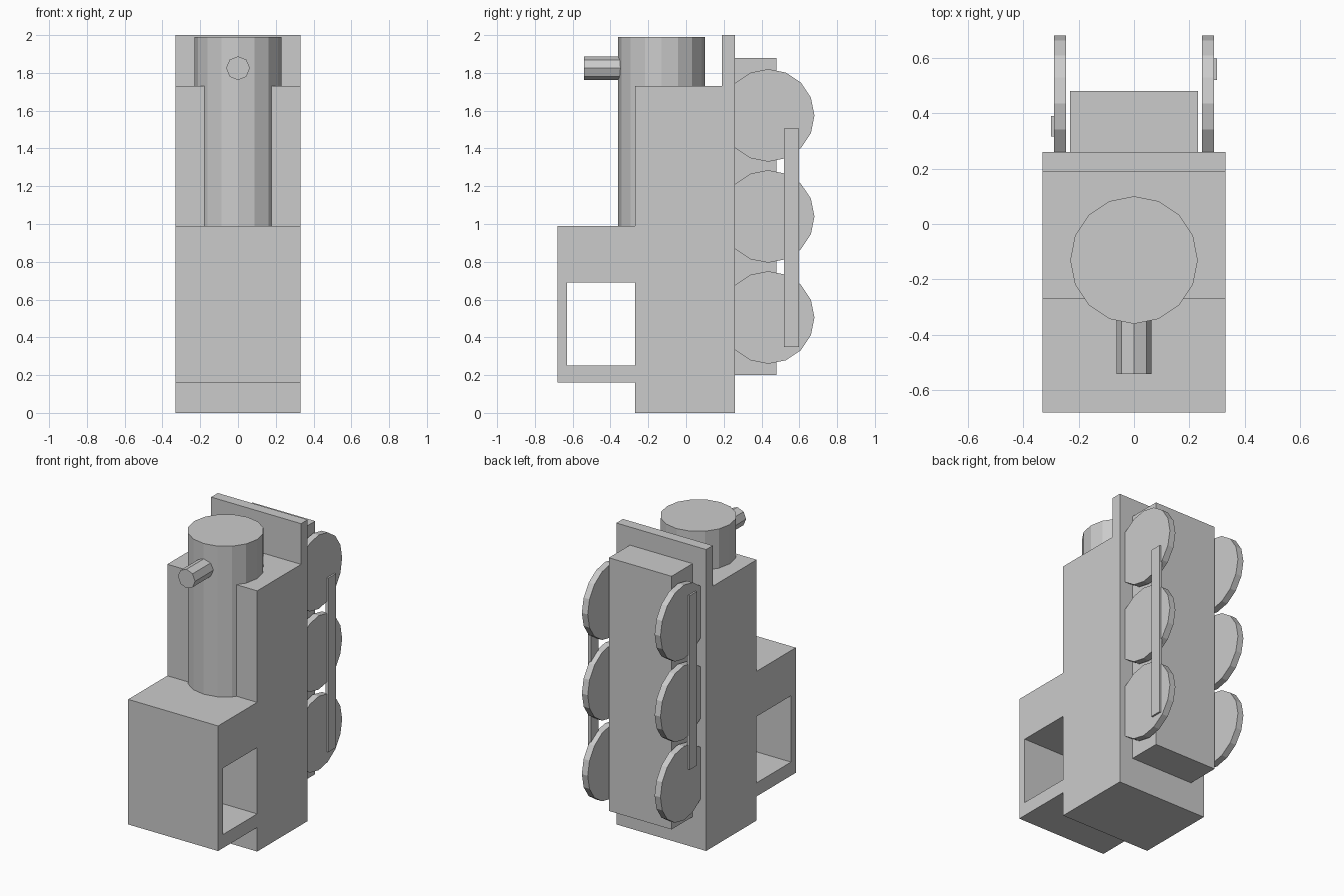
import bpy
from math import pi
from mathutils import Matrix

if "Cube" in bpy.data.objects:
    bpy.data.objects.remove(bpy.data.objects["Cube"])


def box(name, x, y, z):
    lo, hi = zip(x, y, z)
    bpy.ops.mesh.primitive_cube_add(size=1, location=[(a + b) / 2 for a, b in zip(lo, hi)])
    ob = bpy.context.object
    ob.name = name
    ob.data.transform(Matrix.Diagonal([b - a for a, b in zip(lo, hi)] + [1]))
    return ob


def cylinder(name, sides, radius, depth, centre, axis):
    bpy.ops.mesh.primitive_cylinder_add(vertices=sides, radius=radius, depth=depth, location=centre)
    ob = bpy.context.object
    ob.name = name
    if axis == 'X':
        ob.data.transform(Matrix.Rotation(pi / 2, 4, 'Y'))
    elif axis == 'Y':
        ob.data.transform(Matrix.Rotation(pi / 2, 4, 'X'))
    return ob


# Body and cab: side profile (y, z) with a window hole, extruded across x
outline = [(-0.27, 0), (0.26, 0), (0.26, 2), (0.19, 2), (0.19, 1.73), (-0.27, 1.73),
           (-0.27, 0.99), (-0.68, 0.99), (-0.68, 0.16), (-0.27, 0.16)]
window = [(-0.63, 0.25), (-0.27, 0.25), (-0.27, 0.69), (-0.63, 0.69)]
curve = bpy.data.curves.new("body", 'CURVE')
curve.dimensions = '2D'
curve.fill_mode = 'BOTH'
curve.extrude = 0.33
for points in (outline, window):
    spline = curve.splines.new('POLY')
    spline.points.add(len(points) - 1)
    for p, (u, v) in zip(spline.points, points):
        p.co = (u, v, 0, 1)
    spline.use_cyclic_u = True
    spline.use_smooth = False
body = bpy.data.objects.new("body", curve)
bpy.context.collection.objects.link(body)
body.matrix_world = Matrix(((0, 0, 1, 0), (1, 0, 0, 0), (0, 1, 0, 0), (0, 0, 0, 1)))
bpy.context.view_layer.objects.active = body
body.select_set(True)
bpy.ops.object.convert(target='MESH')

# Boiler and chimney
cylinder("boiler", 16, 0.23, 1.04, (0, -0.13, 1.47), 'Z')
cylinder("chimney", 8, 0.063, 0.21, (0, -0.435, 1.825), 'Y')

# Chassis between the wheels
box("chassis", (-0.23, 0.23), (0.25, 0.48), (0.2, 1.88))

# Three wheels on each side
for side, s in (("left", -1), ("right", 1)):
    for i, z in enumerate((0.505, 1.04, 1.575)):
        cylinder(f"{side}_wheel_{i + 1}", 16, 0.245, 0.043, (s * 0.267, 0.435, z), 'X')

# Coupling rods, half a turn out of phase
box("right_coupling_rod", (0.28, 0.3), (0.52, 0.597), (0.35, 1.505))
box("left_coupling_rod", (-0.3, -0.28), (0.315, 0.39), (0.58, 1.735))
